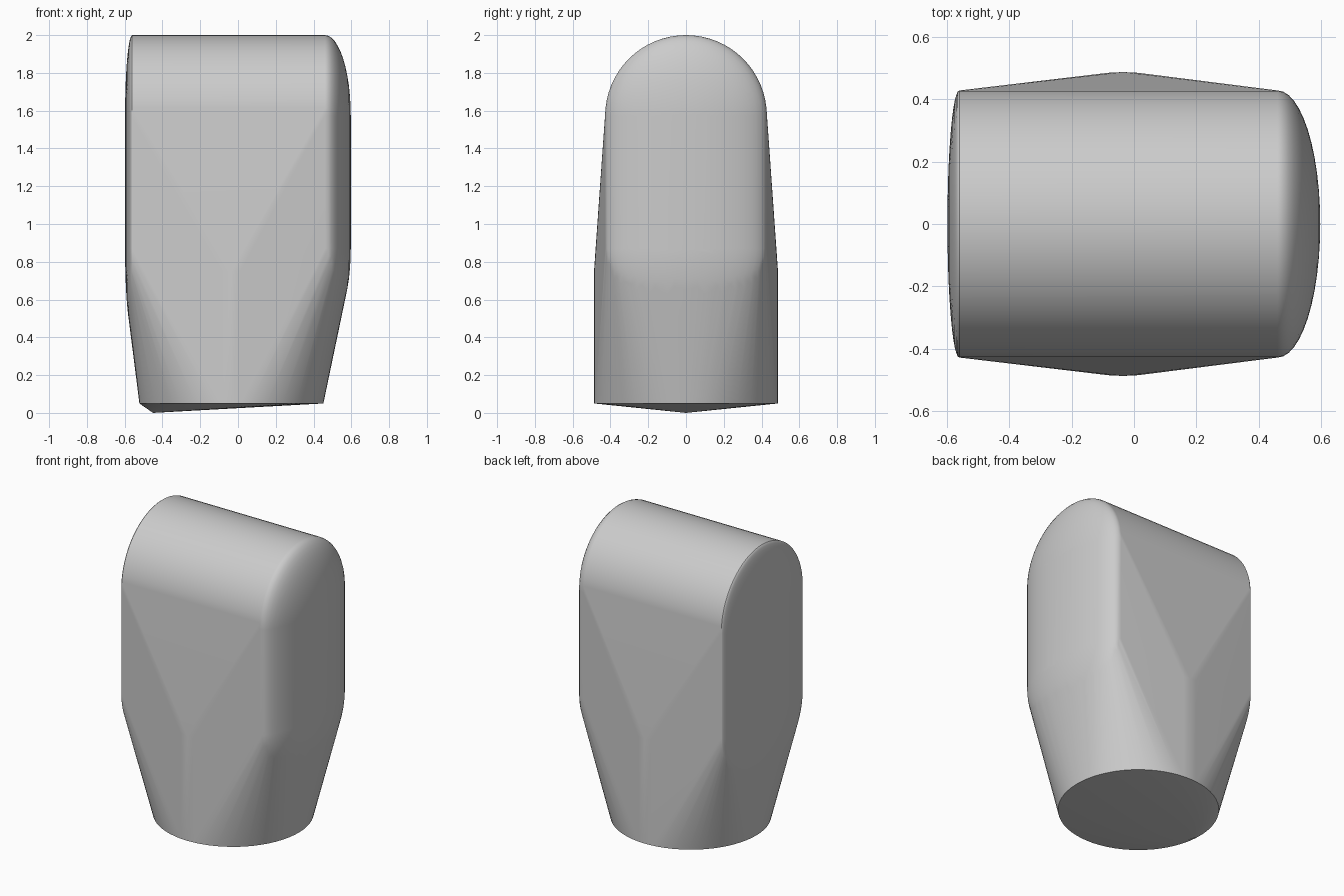
import bpy, bmesh
from math import sin, cos, pi, radians

cube = bpy.data.objects.get("Cube")
if cube:
    bpy.data.objects.remove(cube, do_unlink=True)

SEGMENTS = 64
RADIUS = 0.428
UPPER_Z, LOWER_Z = 2 - RADIUS, 0.87
STEM_X, STEM_R = -0.035, 0.487

grey = bpy.data.materials.new("plain grey")
grey.use_nodes = True
colour = (0.6, 0.6, 0.6, 1)
grey.diffuse_color = colour
grey.node_tree.nodes["Principled BSDF"].inputs["Base Color"].default_value = colour


def circle(r, n=SEGMENTS):
    return [(r * cos(2 * pi * i / n), r * sin(2 * pi * i / n)) for i in range(n)]


def dome(rim_x, depth, z, rings=12):
    """Elliptical dome along x, from its rim to its tip."""
    pts = [(rim_x + depth, 0, z)]
    for k in range(rings):
        a = k / rings * pi / 2
        pts += [(rim_x + depth * sin(a), y, z + h) for y, h in circle(RADIUS * cos(a))]
    return pts


# Rounded head: a domed end on each side, swept from upper to lower height
points = []
for z in (LOWER_Z, UPPER_Z):
    points += dome(0.46, 0.137, z)
    points += dome(-0.56, -0.038, z)

# Round stem with a shallow off-centre point underneath
for z in (0.05, 0.75):
    points += [(STEM_X + x, y, z) for x, y in circle(STEM_R)]
points.append((-0.45, 0, 0))

# Stretch one skin over head and stem
bm = bmesh.new()
for p in points:
    bm.verts.new(p)
hull = bmesh.ops.convex_hull(bm, input=bm.verts[:])
spare = {g for g in hull["geom_interior"] + hull["geom_unused"]
         if isinstance(g, bmesh.types.BMVert)}
bmesh.ops.delete(bm, geom=list(spare), context="VERTS")
bmesh.ops.remove_doubles(bm, verts=bm.verts[:], dist=0.0005)
bmesh.ops.dissolve_limit(bm, angle_limit=radians(0.3), verts=bm.verts[:], edges=bm.edges[:])
bmesh.ops.recalc_face_normals(bm, faces=bm.faces[:])

mesh = bpy.data.meshes.new("rounded_cap")
bm.to_mesh(mesh)
bm.free()
mesh.materials.append(grey)
cap = bpy.data.objects.new("rounded_cap", mesh)
bpy.context.collection.objects.link(cap)

# Smooth curves, with the broad facets kept flat
bpy.context.view_layer.objects.active = cap
cap.select_set(True)
bpy.ops.object.shade_smooth_by_angle(angle=radians(30))
weighted = cap.modifiers.new("flat facets", "WEIGHTED_NORMAL")
weighted.keep_sharp = True
